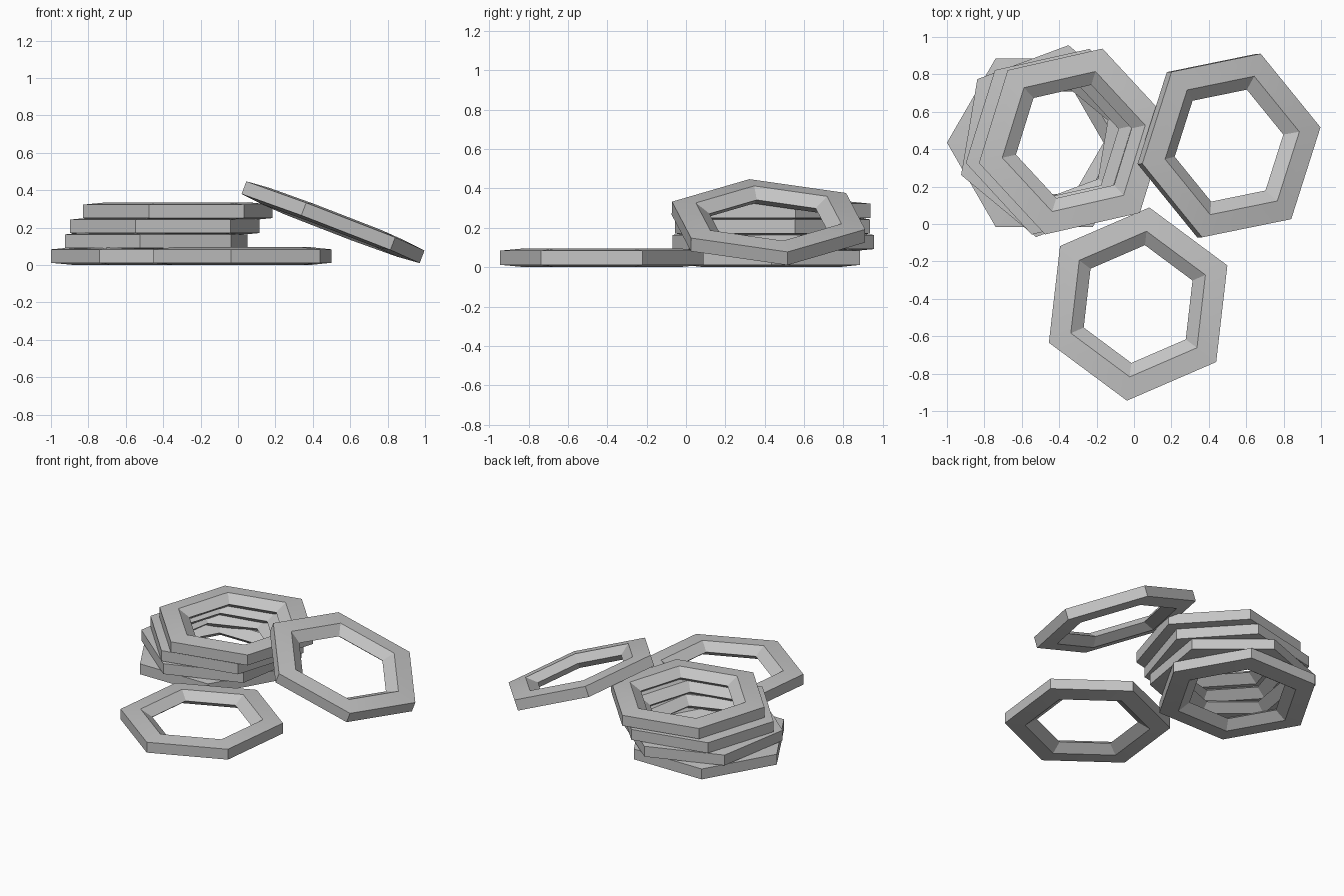
import bpy
import bmesh
from math import radians, tau
from mathutils import Matrix, Vector

if "Cube" in bpy.data.objects:
    bpy.data.objects.remove(bpy.data.objects["Cube"], do_unlink=True)

grey = bpy.data.materials.new("plain grey")
grey.use_nodes = True
colour = (0.55, 0.55, 0.55, 1)
grey.diffuse_color = colour
grey.node_tree.nodes["Principled BSDF"].inputs["Base Color"].default_value = colour

# Five-sided cross-section: straight outer wall, raised ridges, pointed inner edge
PROFILE = [(0.52, -0.036), (0.52, 0.036), (0.392, 0.048), (0.317, 0), (0.392, -0.048)]


def hex_ring(name, centre, spin, tilt=Matrix()):
    """Sweep the cross-section around six corners, then place the ring."""
    bm = bmesh.new()
    verts = [bm.verts.new((r, 0, z)) for r, z in PROFILE]
    edges = [bm.edges.new((verts[i - 1], verts[i])) for i in range(len(verts))]
    bmesh.ops.spin(bm, geom=verts + edges, cent=(0, 0, 0), axis=(0, 0, 1),
                   angle=tau, steps=6, use_merge=True)
    bmesh.ops.remove_doubles(bm, verts=bm.verts[:], dist=0.001)
    bmesh.ops.recalc_face_normals(bm, faces=bm.faces[:])
    mesh = bpy.data.meshes.new(name)
    bm.to_mesh(mesh)
    bm.free()
    mesh.materials.append(grey)
    ring = bpy.data.objects.new(name, mesh)
    bpy.context.collection.objects.link(ring)
    turn = Matrix.Rotation(radians(spin), 4, "Z")
    ring.matrix_world = Matrix.Translation(Vector(centre)) @ tilt @ turn
    # Soft shading across the shallow corners only
    bpy.ops.object.select_all(action="DESELECT")
    ring.select_set(True)
    bpy.context.view_layer.objects.active = ring
    bpy.ops.object.shade_smooth_by_angle(angle=radians(30))
    return ring


# Stack of four rings, each slightly shifted and turned
hex_ring("stack_ring_bottom", (-0.48, 0.435, 0.048), 0)
hex_ring("stack_ring_lower", (-0.437, 0.443, 0.128), 20.4)
hex_ring("stack_ring_upper", (-0.392, 0.44, 0.207), 12.6)
hex_ring("stack_ring_top", (-0.322, 0.441, 0.287), 12.8)

# Ring lying flat in front
hex_ring("front_ring", (0.022, -0.428, 0.048), 23.4)

# Ring leaning against the stack
lean = Matrix.Rotation(radians(-1.2), 4, "X") @ Matrix.Rotation(radians(21), 4, "Y")
hex_ring("leaning_ring", (0.508, 0.419, 0.229), 11.2, lean)
